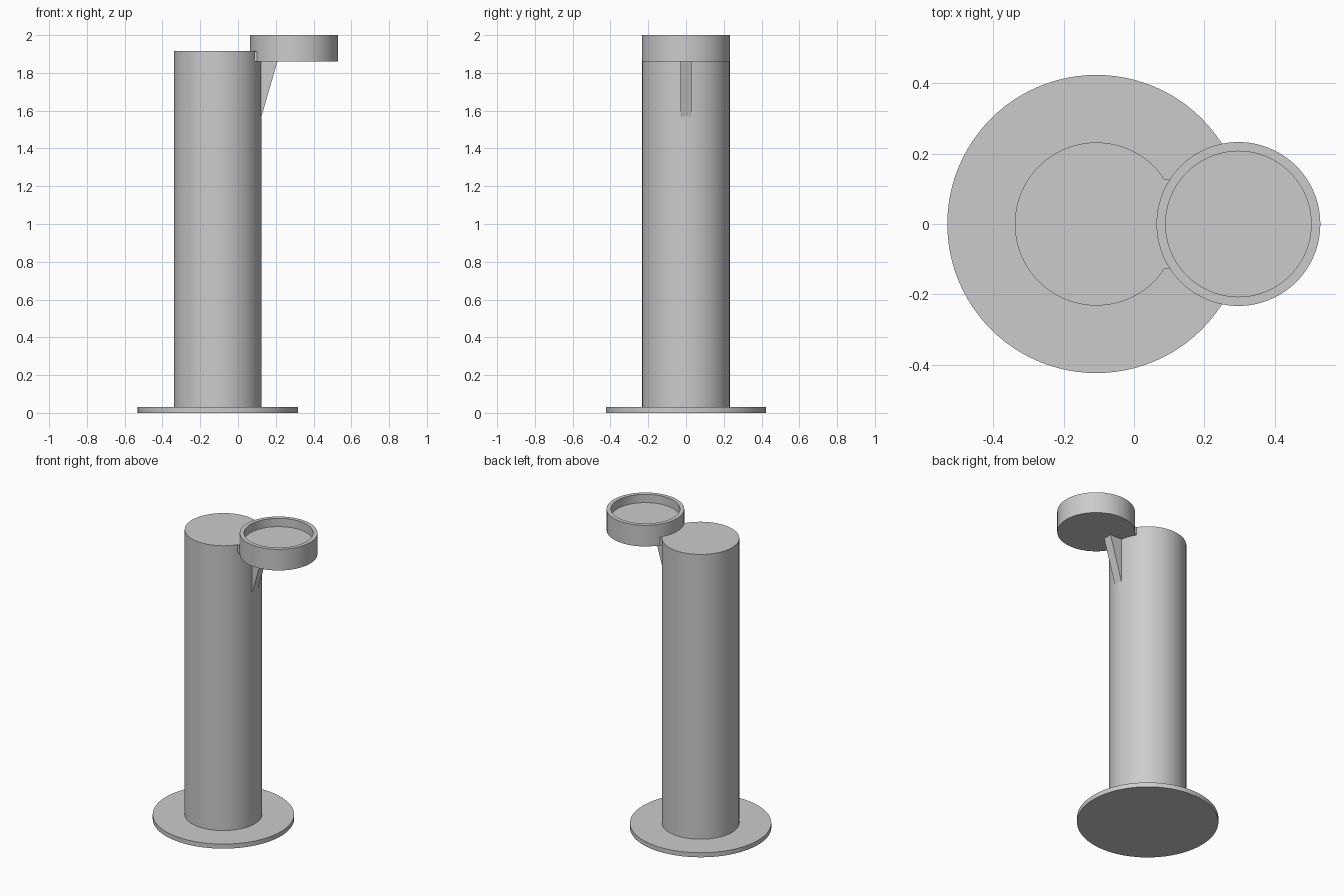
import bpy
import bmesh
import math

cube = bpy.data.objects.get("Cube")
if cube:
    bpy.data.objects.remove(cube, do_unlink=True)

GREY = (0.6, 0.6, 0.6, 1.0)
mat = bpy.data.materials.new("plain grey")
mat.use_nodes = True
mat.diffuse_color = GREY
mat.node_tree.nodes["Principled BSDF"].inputs["Base Color"].default_value = GREY

POST_X, POST_R, POST_TOP = -0.107, 0.232, 1.915
CUP_X, CUP_R, CUP_BOTTOM = 0.297, 0.233, 1.86


def finish(name, bm, x=0.0):
    """Turn a bmesh into a shaded object."""
    bmesh.ops.remove_doubles(bm, verts=bm.verts, dist=1e-5)
    bmesh.ops.recalc_face_normals(bm, faces=bm.faces)
    mesh = bpy.data.meshes.new(name)
    bm.to_mesh(mesh)
    bm.free()
    mesh.materials.append(mat)
    obj = bpy.data.objects.new(name, mesh)
    obj.location.x = x
    bpy.context.collection.objects.link(obj)
    bpy.ops.object.select_all(action="DESELECT")
    obj.select_set(True)
    bpy.context.view_layer.objects.active = obj
    bpy.ops.object.shade_smooth_by_angle(angle=math.radians(30))
    return obj


def lathe(name, profile, x):
    """Spin an (r, z) profile around a vertical axis."""
    bm = bmesh.new()
    verts = [bm.verts.new((r, 0, z)) for r, z in profile]
    edges = [bm.edges.new(pair) for pair in zip(verts, verts[1:])]
    bmesh.ops.spin(bm, geom=verts + edges, cent=(0, 0, 0), axis=(0, 0, 1),
                   angle=math.tau, steps=96)
    return finish(name, bm, x)


def prism(name, outline, half_width):
    """Extrude an (x, z) outline symmetrically along y."""
    bm = bmesh.new()
    face = bm.faces.new([bm.verts.new((x, -half_width, z)) for x, z in outline])
    grown = bmesh.ops.extrude_face_region(bm, geom=[face])["geom"]
    moved = [v for v in grown if isinstance(v, bmesh.types.BMVert)]
    bmesh.ops.translate(bm, verts=moved, vec=(0, 2 * half_width, 0))
    return finish(name, bm)


# Base disc and tall post
lathe("base_plate", [(0, 0), (0.424, 0), (0.424, 0.03), (0, 0.03)], POST_X)
lathe("post", [(0, 0.03), (POST_R, 0.03), (POST_R, POST_TOP), (0, POST_TOP)], POST_X)

# Shallow open cup beside the post top
lathe("cup", [(0, CUP_BOTTOM), (CUP_R, CUP_BOTTOM), (CUP_R, 2), (0.207, 2),
              (0.207, 1.945), (0, 1.945)], CUP_X)

# Block joining cup to post, set just under the post top
top = POST_TOP - 0.001
prism("joining_block", [(0.06, CUP_BOTTOM), (0.14, CUP_BOTTOM), (0.14, top), (0.06, top)], 0.127)

# Tapered rib supporting the cup
prism("support_rib", [(0.11, 1.52), (0.21, CUP_BOTTOM + 0.005), (0.11, CUP_BOTTOM + 0.005)], 0.03)
